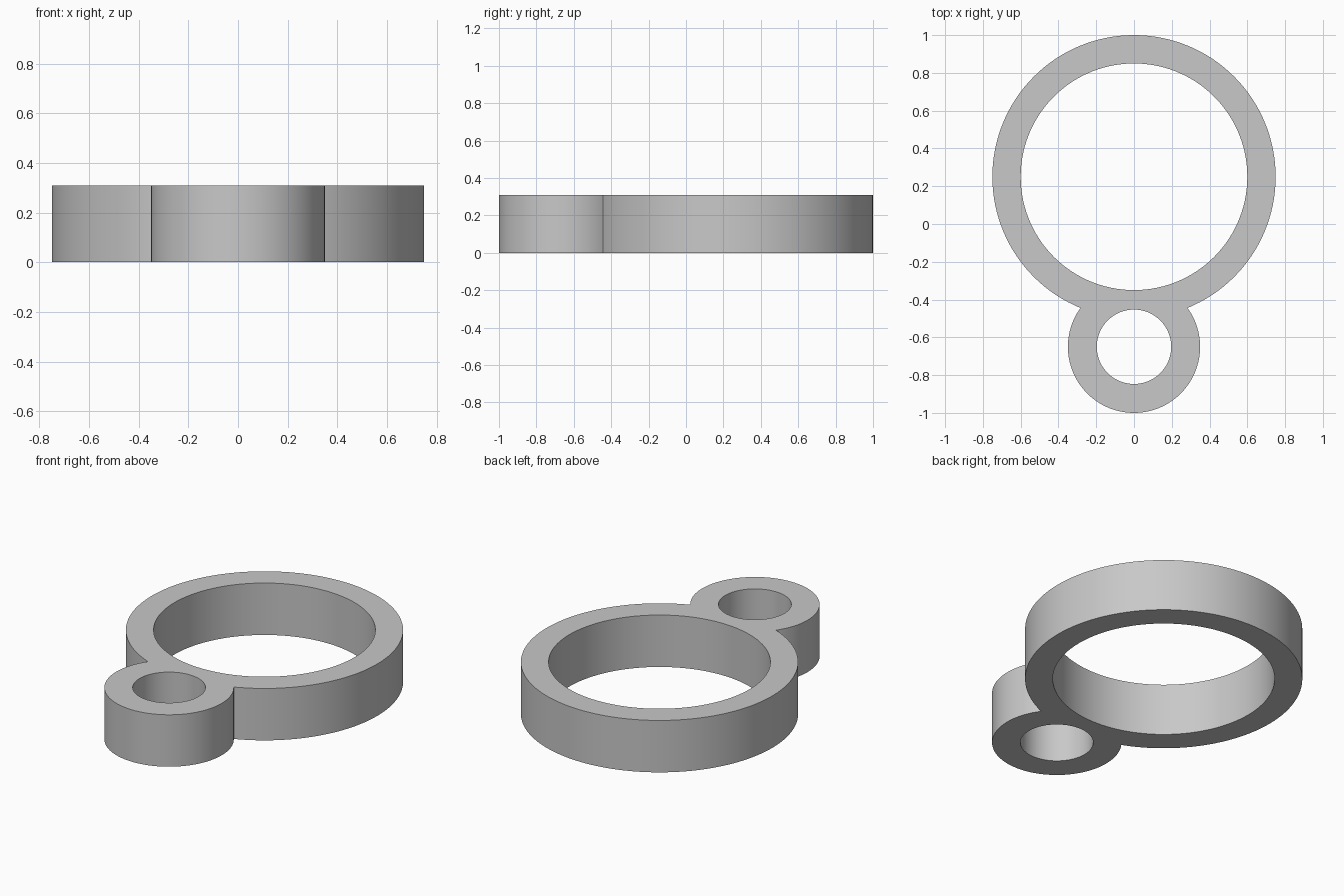
import bpy, bmesh, math

cube = bpy.data.objects.get("Cube")
if cube:
    bpy.data.objects.remove(cube, do_unlink=True)

HEIGHT = 0.31
BIG_Y, BIG_OUT, BIG_IN = 0.25, 0.75, 0.60
SMALL_Y, SMALL_OUT, SMALL_IN = -0.65, 0.35, 0.197


def arc(cy, radius, start, end, steps):
    """Points on an arc centred on x = 0, without the end point."""
    return [(radius * math.cos(start + (end - start) * i / steps),
             cy + radius * math.sin(start + (end - start) * i / steps), 0)
            for i in range(steps)]


def add_loop(bm, points):
    verts = [bm.verts.new(p) for p in points]
    return [bm.edges.new((a, b)) for a, b in zip(verts, verts[1:] + verts[:1])]


# Angles at which the two outer circles meet
gap = BIG_Y - SMALL_Y
along = (BIG_OUT ** 2 - SMALL_OUT ** 2 + gap ** 2) / (2 * gap)
big_half = math.acos(along / BIG_OUT)
small_half = math.acos((gap - along) / SMALL_OUT)
down, up, turn = -math.pi / 2, math.pi / 2, 2 * math.pi

# Joined outer outline, then the two holes
bm = bmesh.new()
edges = add_loop(bm, arc(BIG_Y, BIG_OUT, down + big_half, down + turn - big_half, 112)
                 + arc(SMALL_Y, SMALL_OUT, up + small_half, up + turn - small_half, 80))
edges += add_loop(bm, arc(BIG_Y, BIG_IN, 0, turn, 120))
edges += add_loop(bm, arc(SMALL_Y, SMALL_IN, 0, turn, 80))

# Fill the flat profile and raise it
bmesh.ops.triangle_fill(bm, edges=edges, use_beauty=True, use_dissolve=False)
raised = bmesh.ops.extrude_face_region(bm, geom=bm.faces[:], use_keep_orig=True)
top_verts = [g for g in raised["geom"] if isinstance(g, bmesh.types.BMVert)]
bmesh.ops.translate(bm, verts=top_verts, vec=(0, 0, HEIGHT))
bmesh.ops.recalc_face_normals(bm, faces=bm.faces[:])

mesh = bpy.data.meshes.new("double_ring")
bm.to_mesh(mesh)
bm.free()
ring = bpy.data.objects.new("double_ring", mesh)
bpy.context.collection.objects.link(ring)

# Plain grey material
grey = bpy.data.materials.new("light_grey")
grey.use_nodes = True
colour = (0.58, 0.58, 0.58, 1)
grey.diffuse_color = colour
grey.node_tree.nodes["Principled BSDF"].inputs["Base Color"].default_value = colour
mesh.materials.append(grey)

# Smooth walls with sharp rims
bpy.ops.object.select_all(action="DESELECT")
ring.select_set(True)
bpy.context.view_layer.objects.active = ring
bpy.ops.object.shade_smooth_by_angle(angle=math.radians(30))
